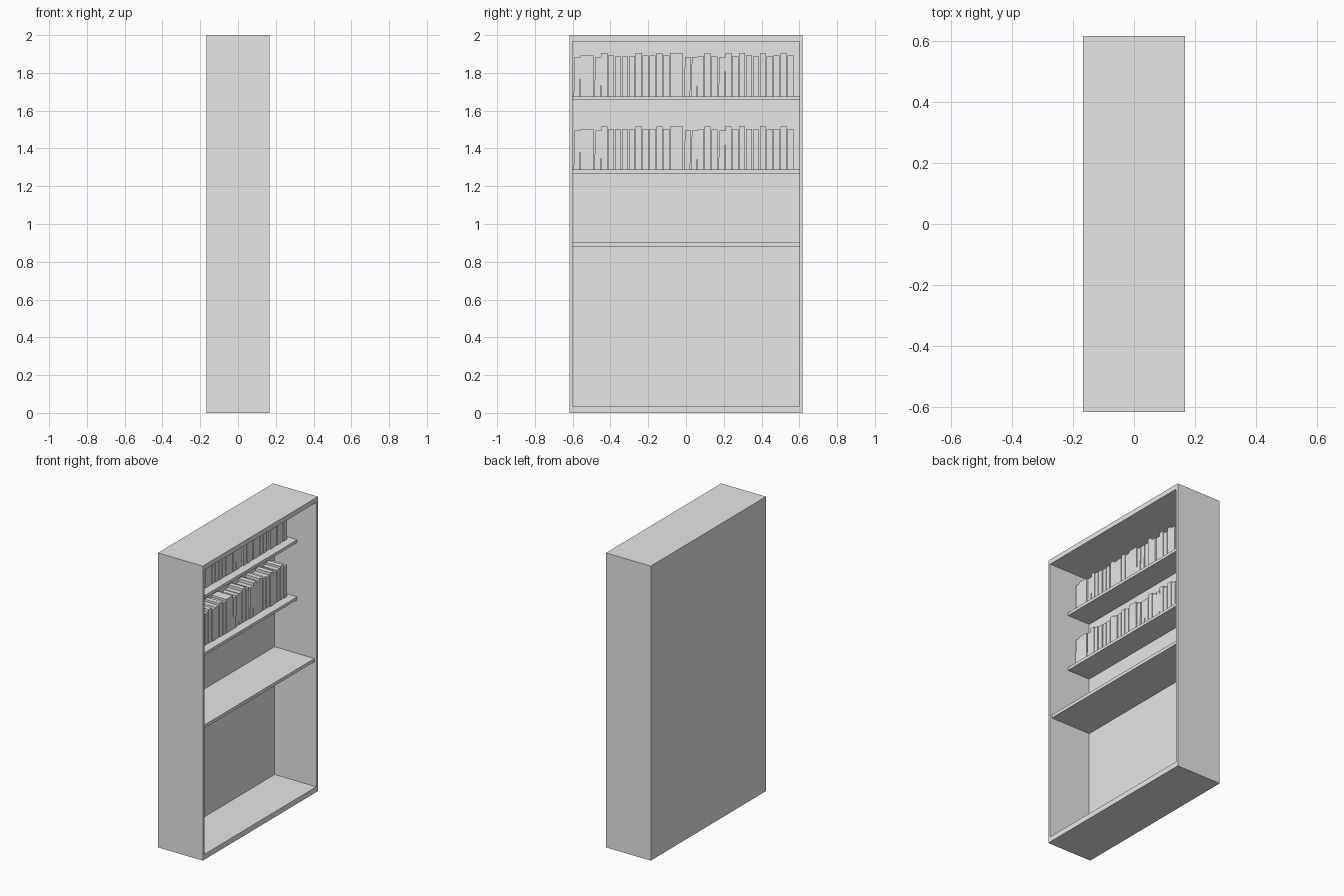
import bpy, bmesh, random
from mathutils import Vector

default = bpy.data.objects.get("Cube")
if default:
    bpy.data.objects.remove(default)

random.seed(4)
D, W, H = 0.168, 0.618, 2.0                # half depth, half width, height
INNER_W, FLOOR, CEILING = 0.60, 0.036, 1.967
BACK = -0.145                              # inner face of the back panel

grey = bpy.data.materials.new("plain grey")
grey.use_nodes = True
grey.diffuse_color = (0.8, 0.8, 0.8, 1)
grey.node_tree.nodes["Principled BSDF"].inputs["Base Color"].default_value = (0.8, 0.8, 0.8, 1)


def add_box(bm, low, high, lean=0.0):
    """Box between two corners, its top shifted along y by lean."""
    low, high = Vector(low), Vector(high)
    verts = bmesh.ops.create_cube(bm, size=1)["verts"]
    for v in verts:
        top = v.co.z > 0
        v.co = [high[i] if v.co[i] > 0 else low[i] for i in range(3)]
        v.co.y += lean if top else 0


def finish(bm, name):
    bmesh.ops.recalc_face_normals(bm, faces=bm.faces)
    mesh = bpy.data.meshes.new(name)
    bm.to_mesh(mesh)
    bm.free()
    mesh.materials.append(grey)
    obj = bpy.data.objects.new(name, mesh)
    bpy.context.collection.objects.link(obj)


# Case: a block whose open side is inset and pushed in to the back panel
bm = bmesh.new()
add_box(bm, (-D, -W, 0), (D, W, H))
bm.normal_update()
opening = max(bm.faces, key=lambda f: f.normal.x)
bmesh.ops.inset_region(bm, faces=[opening], thickness=0.01)
for v in opening.verts:
    v.co.y = INNER_W if v.co.y > 0 else -INNER_W
    v.co.z = CEILING if v.co.z > 1 else FLOOR
inner = bmesh.ops.extrude_discrete_faces(bm, faces=[opening])["faces"][0]
for v in inner.verts:
    v.co.x = BACK
finish(bm, "bookcase_frame")

# Shelves: underside, top and front edge
shelves = {"lower_shelf": (0.882, 0.904, 0.155),
           "middle_shelf": (1.268, 1.288, 0.025),
           "upper_shelf": (1.656, 1.676, 0.025)}
for name, (under, top, front) in shelves.items():
    bm = bmesh.new()
    add_box(bm, (BACK, -INNER_W, under), (front, INNER_W, top))
    finish(bm, name)

# Books: t tall, m medium, s short, l leaning; capitals are double width
ROW = "lMltmssstmmtmTllstsltstmstsmtm"
HEIGHTS = {"t": 0.229, "m": 0.216, "s": 0.212, "l": 0.208}
PITCH, GAP = 0.0365, 0.004
for row, shelf in (("middle_books", "middle_shelf"), ("upper_books", "upper_shelf")):
    bm = bmesh.new()
    y = -0.595
    for kind in ROW:
        width = PITCH * (2 if kind.isupper() else 1)
        base = shelves[shelf][1]
        front = -0.028 - random.uniform(0, 0.008)
        add_box(bm, (BACK + 0.004, y, base),
                (front, y + width - GAP, base + HEIGHTS[kind.lower()]),
                lean=0.006 if kind == "l" else 0)
        y += width
    finish(bm, row)
